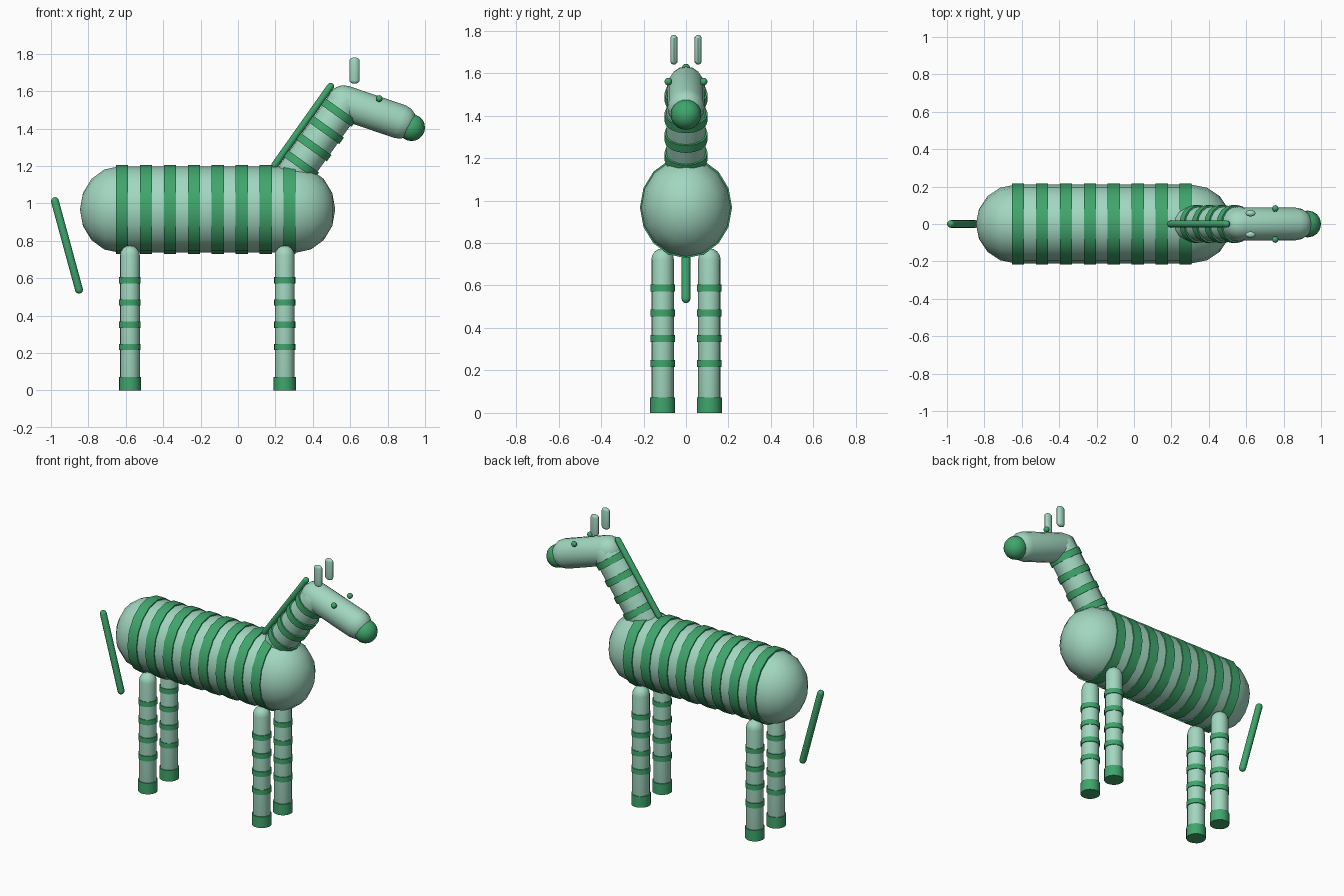
import bpy, bmesh, math
from mathutils import Vector, Matrix

if "Cube" in bpy.data.objects:
    bpy.data.objects.remove(bpy.data.objects["Cube"], do_unlink=True)


def material(name, rgb):
    m = bpy.data.materials.new(name)
    m.use_nodes = True
    m.diffuse_color = (*rgb, 1)
    m.node_tree.nodes["Principled BSDF"].inputs["Base Color"].default_value = (*rgb, 1)
    return m


LIGHT = material("pale mint", (0.36, 0.68, 0.53))
DARK = material("deep green", (0.05, 0.38, 0.15))


def finish(name, bm, mat):
    bmesh.ops.recalc_face_normals(bm, faces=bm.faces)
    me = bpy.data.meshes.new(name)
    bm.to_mesh(me)
    bm.free()
    me.materials.append(mat)
    ob = bpy.data.objects.new(name, me)
    bpy.context.collection.objects.link(ob)
    bpy.ops.object.select_all(action="DESELECT")
    ob.select_set(True)
    bpy.context.view_layer.objects.active = ob
    bpy.ops.object.shade_smooth_by_angle(angle=math.radians(35))
    return ob


def rod(name, a, b, r, mat, tall=1.0, domed=True, segs=16, steps=4):
    """Lathed rod from a to b; domed ends reach r beyond them, flat ends stop there.
    The local x axis stays on world y, and tall stretches the other cross axis."""
    a, b = Vector(a), Vector(b)
    length, z = (b - a).length, (b - a).normalized()
    x = Vector((0, 1, 0))
    y = z.cross(x)
    # profile of (radius, height) pairs between the two poles
    if domed:
        arc = [math.pi / 2 * i / steps for i in range(1, steps + 1)]
        low = [(r * math.sin(t), -r * math.cos(t)) for t in arc]
        profile = low + [(p, length - h) for p, h in reversed(low)]
    else:
        profile = [(r, 0), (r, length)]
    bm = bmesh.new()
    rings = []
    for p, h in profile:
        ring = []
        for i in range(segs):
            t = 2 * math.pi * i / segs
            ring.append(bm.verts.new(a + x * p * math.cos(t) + y * p * tall * math.sin(t) + z * h))
        rings.append(ring)
    for lo, hi in zip(rings, rings[1:]):
        for i in range(segs):
            j = (i + 1) % segs
            bm.faces.new((lo[i], lo[j], hi[j], hi[i]))
    if domed:
        for ring, h in ((rings[0], -r), (rings[-1], length + r)):
            pole = bm.verts.new(a + z * h)
            for i in range(segs):
                bm.faces.new((ring[i], ring[(i + 1) % segs], pole))
    else:
        bm.faces.new(rings[0])
        bm.faces.new(rings[-1])
    return finish(name, bm, mat)


def band(name, centre, direction, r, width, tall=1.0):
    c, d = Vector(centre), Vector(direction).normalized() * width / 2
    return rod(name, c - d, c + d, r, DARK, tall, domed=False)


def ball(name, centre, r, segs=16):
    bm = bmesh.new()
    bmesh.ops.create_uvsphere(bm, u_segments=segs, v_segments=segs * 5 // 8, radius=r,
                              matrix=Matrix.Translation(centre))
    return finish(name, bm, DARK)


# Body and its stripes
rod("body", (-0.635, 0, 0.967), (0.31, 0, 0.967), 0.21, LIGHT, tall=1.1)
for i in range(8):
    band(f"body_stripe_{i + 1}", (-0.62 + 0.128 * i, 0, 0.967), (1, 0, 0), 0.217, 0.065, tall=1.1)

# Legs with stripes and hooves
for end, x in (("front", 0.25), ("back", -0.578)):
    for side, y in (("left", 0.11), ("right", -0.11)):
        leg = f"{end}_{side}"
        rod(f"{leg}_leg", (x, y, 0.06), (x, y, 0.722), 0.053, LIGHT)
        rod(f"{leg}_hoof", (x, y, 0), (x, y, 0.072), 0.059, DARK, domed=False)
        for i in range(4):
            band(f"{leg}_stripe_{i + 1}", (x, y, 0.232 + 0.119 * i), (0, 0, 1), 0.058, 0.033)

# Neck with stripes and mane
neck_low, neck_high = Vector((0.30, 0, 1.155)), Vector((0.565, 0, 1.525))
along = (neck_high - neck_low).normalized()
rod("neck", neck_low, neck_high, 0.093, LIGHT)
for i in range(4):
    band(f"neck_stripe_{i + 1}", neck_low + along * (0.065 + 0.114 * i), along, 0.102, 0.042)
rod("mane", (0.197, 0, 1.205), (0.495, 0, 1.625), 0.019, DARK, segs=12)

# Head
rod("head", (0.562, 0, 1.54), (0.866, 0, 1.437), 0.087, LIGHT, tall=1.06)
ball("nose", (0.928, 0, 1.405), 0.072)
for side, s in (("left", 1), ("right", -1)):
    ball(f"{side}_eye", (0.755, s * 0.083, 1.56), 0.018, 12)
    rod(f"{side}_ear", (0.623, s * 0.057, 1.657), (0.623, s * 0.057, 1.763), 0.017, LIGHT,
        tall=1.6, segs=12)

# Tail
rod("tail", (-0.979, 0, 1.012), (-0.85, 0, 0.538), 0.021, DARK, segs=12)
